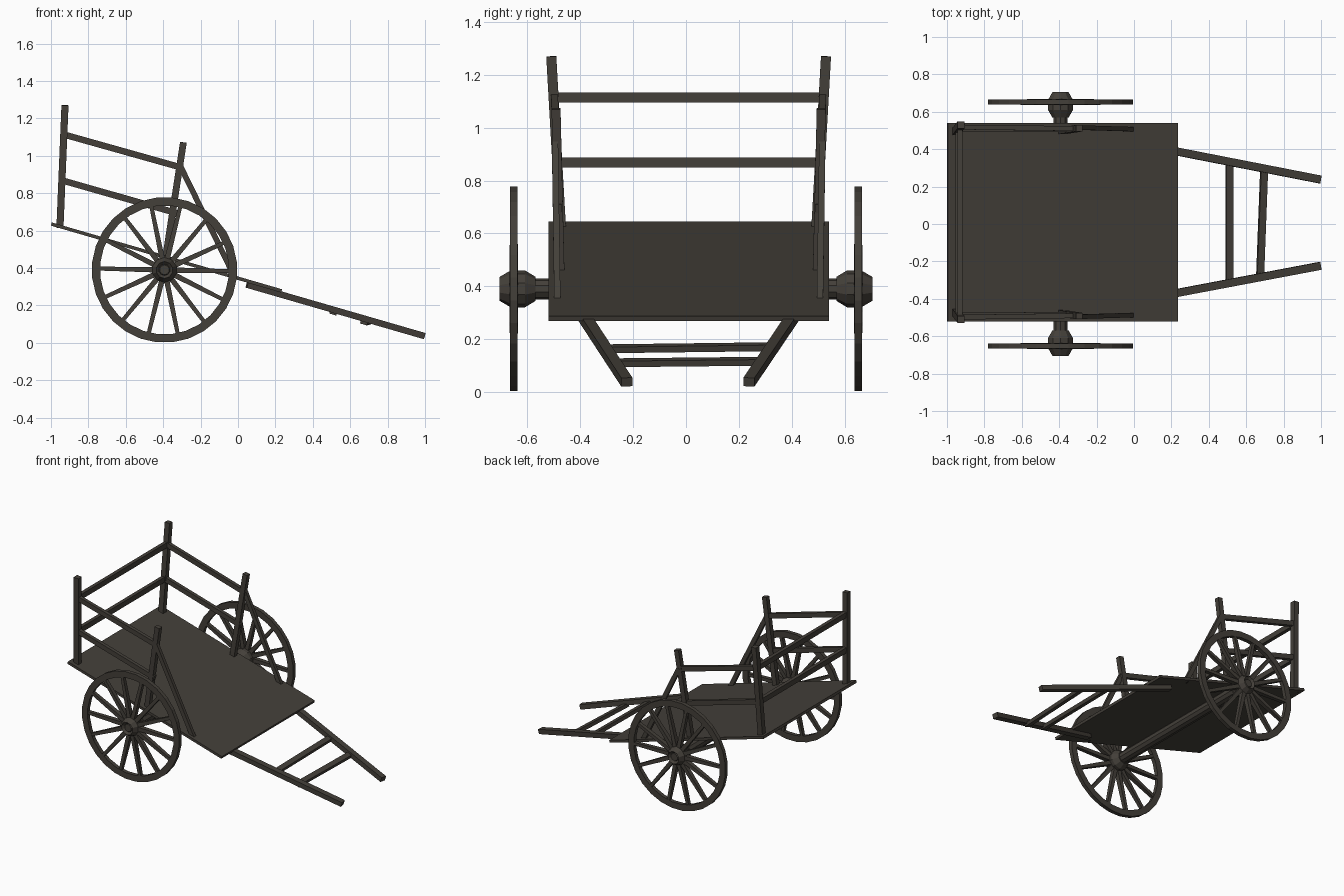
import bpy, bmesh, math
from mathutils import Vector

if "Cube" in bpy.data.objects:
    bpy.data.objects.remove(bpy.data.objects["Cube"])


def material(name, rgb):
    m = bpy.data.materials.new(name)
    m.diffuse_color = (*rgb, 1)
    m.use_nodes = True
    m.node_tree.nodes["Principled BSDF"].inputs["Base Color"].default_value = m.diffuse_color
    return m


WOOD = material("dark weathered wood", (0.057, 0.050, 0.041))
SLOPE = 0.2905                                   # tilt of the whole cart bed
NORMAL = Vector((SLOPE, 0, 1)).normalized()


def finish(name, bm):
    bmesh.ops.recalc_face_normals(bm, faces=bm.faces[:])
    me = bpy.data.meshes.new(name)
    bm.to_mesh(me)
    bm.free()
    me.materials.append(WOOD)
    ob = bpy.data.objects.new(name, me)
    bpy.context.collection.objects.link(ob)
    return ob


def add_beam(bm, p0, p1, w, h, hint=(0, 1, 0), taper=1.0):
    """Square beam from p0 to p1; w is measured along hint, h across it."""
    p0, p1, hint = Vector(p0), Vector(p1), Vector(hint)
    d = (p1 - p0).normalized()
    a = (hint - d * hint.dot(d)).normalized()
    b = d.cross(a)
    ends = []
    for p, k in ((p0, 0.5), (p1, 0.5 * taper)):
        ends.append([bm.verts.new(p + a * (s * w * k) + b * (t * h * k))
                     for s, t in ((-1, -1), (1, -1), (1, 1), (-1, 1))])
    lo, hi = ends
    bm.faces.new(lo)
    bm.faces.new(hi)
    for i in range(4):
        j = (i + 1) % 4
        bm.faces.new((lo[i], lo[j], hi[j], hi[i]))


def beam(name, *args, **kw):
    bm = bmesh.new()
    add_beam(bm, *args, **kw)
    return finish(name, bm)


def lathe(name, profile, n, cx, cz, closed=False):
    """Revolve (radius, y) points about the axle line."""
    bm = bmesh.new()
    rings = [[bm.verts.new((cx + r * math.cos(2 * math.pi * (i + .5) / n), y,
                            cz + r * math.sin(2 * math.pi * (i + .5) / n)))
              for i in range(n)] for r, y in profile]
    m = len(rings)
    for k in range(m if closed else m - 1):
        A, B = rings[k], rings[(k + 1) % m]
        for i in range(n):
            j = (i + 1) % n
            bm.faces.new((A[i], A[j], B[j], B[i]))
    if not closed:
        bm.faces.new(rings[0])
        bm.faces.new(rings[-1])
    return finish(name, bm)


def bed_z(x):
    """Height of the middle of the sloping deck."""
    return 0.636 - SLOPE * (x + 1.0)


YC = 0.01                                        # bed sits slightly off centre
WX, WZ, WR = -0.393, 0.390, 0.389

# sloping deck board
beam("deck", (-0.998, YC, bed_z(-0.998)), (0.233, YC, bed_z(0.233)), 1.062, 0.018)

# axle
lathe("axle", [(0.04, -0.60), (0.04, 0.60)], 10, WX, WZ)

for s, side in ((-1, "right"), (1, "left")):
    # wheel: rim, spokes, hub
    y = s * 0.652
    lathe(side + "_wheel_rim",
          [(WR, y - .014), (WR, y + .014), (WR - .044, y + .014), (WR - .044, y - .014)],
          28, WX, WZ, closed=True)
    bm = bmesh.new()
    for k in range(14):
        a = 2 * math.pi * k / 14 - 0.02
        c, v = math.cos(a), math.sin(a)
        add_beam(bm, (WX + .05 * c, y, WZ + .05 * v), (WX + .355 * c, y, WZ + .355 * v),
                 0.034, 0.029, taper=0.72)
    finish(side + "_wheel_spokes", bm)
    lathe(side + "_hub",
          [(.026, s * .695), (.030, s * .690), (.045, s * .706), (.070, s * .663),
           (.070, s * .61), (.046, s * .57)], 10, WX, WZ)

    # rear and front posts, leaning outward
    beam(side + "_rear_post", (-0.952, YC + s * .483, 0.615), (-0.925, YC + s * .52, 1.27), .038, .038)
    beam(side + "_front_post", (-0.388, YC + s * .487, 0.45), (-0.292, YC + s * .502, 1.072), .034, .036)
    # diagonal brace down to the deck
    beam(side + "_brace", (-0.308, YC + s * .506, 0.945), (-0.016, YC + s * .497, 0.348), .024, .03)
    # side rails, parallel to the deck
    beam(side + "_upper_rail", (-0.935, YC + s * .508, 1.115), (-0.305, YC + s * .50, 0.938), .026, .034)
    beam(side + "_lower_rail", (-0.945, YC + s * .496, 0.870), (-0.325, YC + s * .494, 0.693), .026, .034)
    # pulling shaft under the front of the deck
    beam(side + "_shaft", (0.048, YC + s * .413, 0.311), (0.995, YC * .7 + s * .231, 0.037), .042, .034)

# rear cross rails
beam("rear_upper_rail", (-0.931, -0.50, 1.115), (-0.931, 0.52, 1.115), .038, .026, hint=(0, 0, 1))
beam("rear_lower_rail", (-0.941, -0.49, 0.868), (-0.941, 0.51, 0.868), .038, .026, hint=(0, 0, 1))

# rungs between the shafts
beam("inner_rung", (0.510, -0.315, 0.163), (0.510, 0.33, 0.171), .024, .038, hint=NORMAL)
beam("outer_rung", (0.674, -0.285, 0.110), (0.696, 0.295, 0.116), .024, .038, hint=NORMAL)
